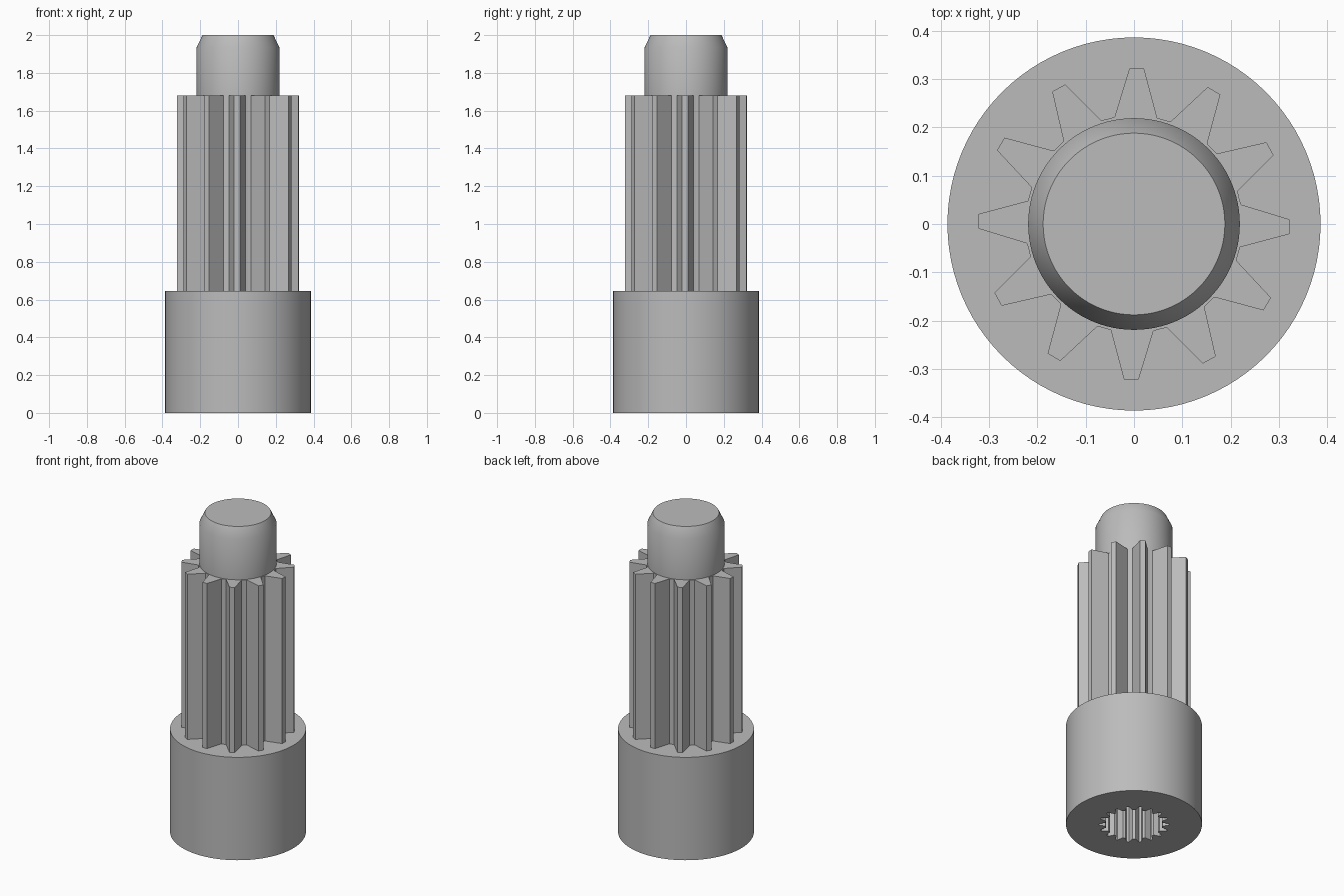
import bpy, bmesh
from math import pi, cos, sin, radians

default = bpy.data.objects.get("Cube")
if default:
    bpy.data.objects.remove(default)

steel = bpy.data.materials.new("grey steel")
steel.use_nodes = True
GREY = (0.5, 0.5, 0.5, 1)
steel.diffuse_color = GREY
steel.node_tree.nodes["Principled BSDF"].inputs["Base Color"].default_value = GREY


def make_object(name, bm):
    bmesh.ops.recalc_face_normals(bm, faces=bm.faces[:])
    mesh = bpy.data.meshes.new(name)
    bm.to_mesh(mesh)
    bm.free()
    mesh.materials.append(steel)
    obj = bpy.data.objects.new(name, mesh)
    bpy.context.collection.objects.link(obj)
    return obj


def prism(name, outline, bottom, top):
    """Extrude a flat outline upwards."""
    bm = bmesh.new()
    face = bm.faces.new([bm.verts.new((x, y, bottom)) for x, y in outline])
    new = bmesh.ops.extrude_face_region(bm, geom=[face])["geom"]
    for v in new:
        if isinstance(v, bmesh.types.BMVert):
            v.co.z = top
    return make_object(name, bm)


def turned(name, profile, sides=96):
    """Stack circles of (radius, height) into a closed turned part."""
    bm = bmesh.new()
    rings = [[bm.verts.new((r * cos(2 * pi * i / sides), r * sin(2 * pi * i / sides), z))
              for i in range(sides)] for r, z in profile]
    for low, high in zip(rings, rings[1:]):
        for i in range(sides):
            j = (i + 1) % sides
            bm.faces.new((low[i], low[j], high[j], high[i]))
    bm.faces.new(rings[0])
    bm.faces.new(rings[-1])
    return make_object(name, bm)


def toothed(count, tooth, turn=0):
    """Repeat one tooth, given as (radius, angle) points, around the axis."""
    points = []
    for k in range(count):
        for r, a in tooth:
            t = 2 * pi * k / count + radians(a + turn)
            points.append((r * cos(t), r * sin(t)))
    return points


def smooth(obj, angle=35):
    bpy.ops.object.select_all(action="DESELECT")
    obj.select_set(True)
    bpy.context.view_layer.objects.active = obj
    bpy.ops.object.shade_smooth_by_angle(angle=radians(angle))


# Round collar with a serrated blind socket underneath
collar = turned("collar", [(0.386, 0), (0.386, 0.645)])
socket = prism("socket_cutter",
               toothed(18, [(0.163, -7), (0.2, -2), (0.2, 2), (0.163, 7)]), -0.1, 0.5)
socket.hide_render = True
cut = collar.modifiers.new("socket", "BOOLEAN")
cut.operation = "DIFFERENCE"
cut.solver = "EXACT"
cut.object = socket
bpy.context.view_layer.objects.active = collar
bpy.ops.object.modifier_apply(modifier=cut.name)
bpy.data.objects.remove(socket)
smooth(collar, 20)

# Twelve-tooth pinion with tapered teeth
prism("pinion", toothed(12, [(0.225, -11.3), (0.322, -2.7), (0.322, 2.7),
                             (0.225, 11.3), (0.224, 15)], turn=-1), 0.645, 1.68)

# Pilot pin with a chamfered end
pin = turned("pilot_pin", [(0.219, 1.68), (0.219, 1.935), (0.188, 2)])
smooth(pin)
